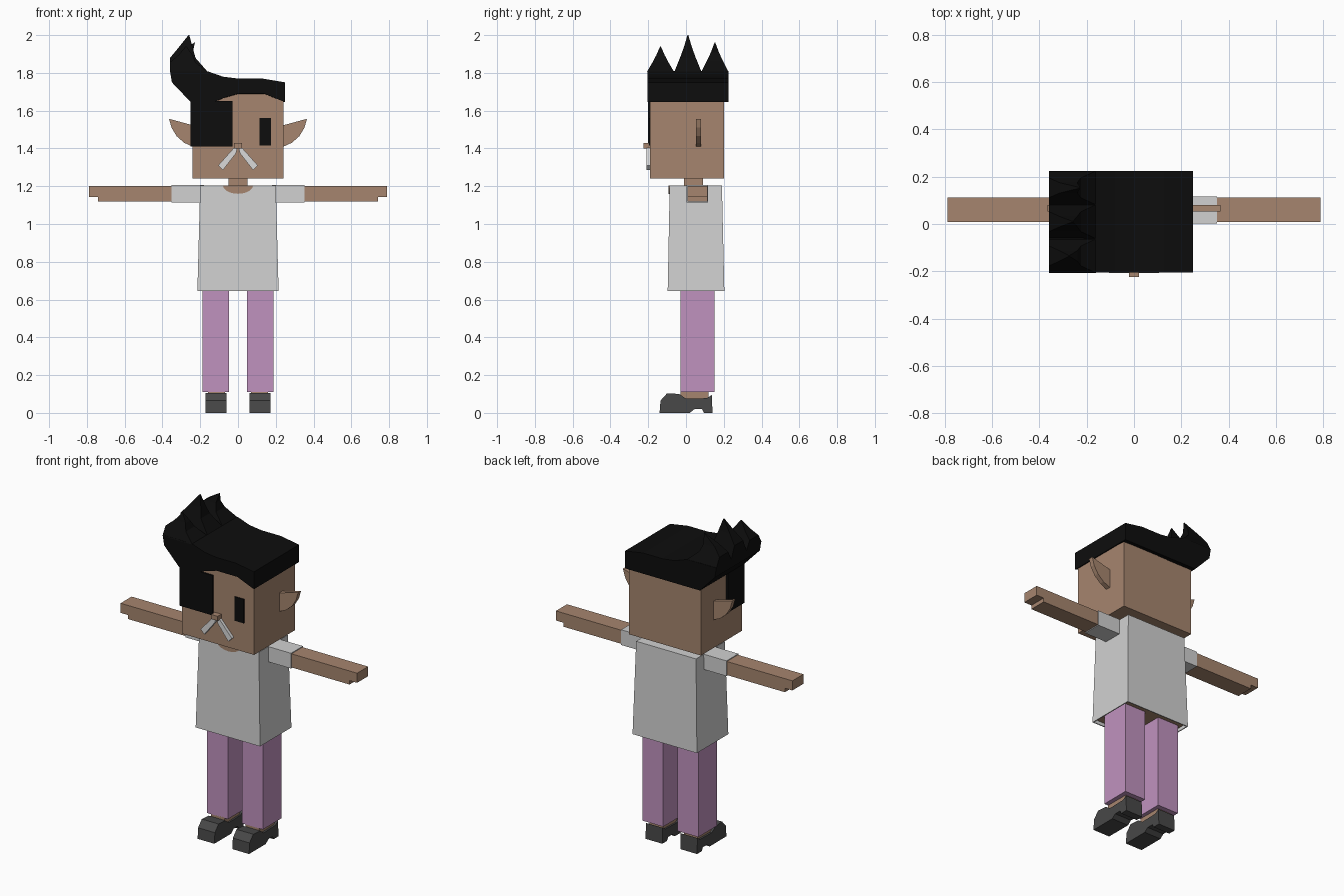
import bpy, bmesh, math
from mathutils import Vector

cube = bpy.data.objects.get("Cube")
if cube:
    bpy.data.objects.remove(cube, do_unlink=True)


def material(name, r, g, b):
    m = bpy.data.materials.new(name)
    m.use_nodes = True
    m.diffuse_color = (r, g, b, 1)
    bsdf = next(n for n in m.node_tree.nodes if n.type == 'BSDF_PRINCIPLED')
    bsdf.inputs["Base Color"].default_value = (r, g, b, 1)
    return m


SKIN = material("tan skin", 0.38, 0.235, 0.157)
SHIRT = material("light grey cloth", 0.64, 0.64, 0.64)
WHISKER = material("pale whisker", 0.7, 0.7, 0.7)
PINK = material("mauve cloth", 0.53, 0.29, 0.52)
SHOE = material("dark grey leather", 0.065, 0.065, 0.065)
BLACK = material("black hair", 0.004, 0.004, 0.004)


def finish(name, bm, *mats):
    bmesh.ops.recalc_face_normals(bm, faces=bm.faces)
    me = bpy.data.meshes.new(name)
    bm.to_mesh(me)
    bm.free()
    for m in mats:
        me.materials.append(m)
    ob = bpy.data.objects.new(name, me)
    bpy.context.collection.objects.link(ob)
    return ob


def loft(name, rings, *mats):
    """Skin a closed solid through rings of equal point counts."""
    bm = bmesh.new()
    loops = [[bm.verts.new(p) for p in ring] for ring in rings]
    n = len(loops[0])
    for a, b in zip(loops, loops[1:]):
        for i in range(n):
            j = (i + 1) % n
            bm.faces.new((a[i], a[j], b[j], b[i]))
    bm.faces.new(loops[0])
    bm.faces.new(loops[-1])
    return finish(name, bm, *mats)


def rect(x0, x1, y0, y1, z):
    return [(x0, y0, z), (x1, y0, z), (x1, y1, z), (x0, y1, z)]


def box(name, x, y, z, mat):
    return loft(name, [rect(*x, *y, z[0]), rect(*x, *y, z[1])], mat)


def extrude_y(name, pts, y0, y1, mat):
    return loft(name, [[(x, y, z) for x, z in pts] for y in (y0, y1)], mat)


def span(s, a, b):
    return sorted((s * a, s * b))


# Head, neck and collar opening
box("head", (-0.24, 0.24), (-0.19, 0.2), (1.24, 1.7), SKIN)
box("neck", (-0.05, 0.05), (-0.01, 0.09), (1.15, 1.25), SKIN)
arc = [(0.08 * math.cos(t), 1.205 + 0.045 * math.sin(t))
       for t in (math.pi * (1 + i / 10) for i in range(11))]
extrude_y("neckline", arc, -0.092, -0.084, SKIN)

# Shirt with a recessed underside showing the body
shirt = loft("shirt", [rect(-0.215, 0.215, -0.097, 0.203, 0.645),
                       rect(-0.2, 0.2, -0.086, 0.19, 1.205)], SHIRT, SKIN)
bm = bmesh.new()
bm.from_mesh(shirt.data)
bm.faces.ensure_lookup_table()
under = min(bm.faces, key=lambda f: f.calc_center_median().z)
bmesh.ops.inset_region(bm, faces=[under], thickness=0.008)
inner = bmesh.ops.extrude_discrete_faces(bm, faces=[under])["faces"][0]
inner.material_index = 1
bmesh.ops.translate(bm, verts=inner.verts, vec=(0, 0, 0.02))
bm.to_mesh(shirt.data)
bm.free()

# Hair cap: arched over the brow, straight at the back
top = [(0.25, 1.75), (0.13, 1.77), (0, 1.77), (-0.08, 1.78), (-0.16, 1.808),
       (-0.25, 1.81), (-0.36, 1.81), (-0.35, 1.75), (-0.25, 1.645)]
brow = [(-0.13, 1.645), (-0.07, 1.67), (0, 1.69), (0.14, 1.69), (0.2, 1.665), (0.25, 1.645)]
front = [(x, -0.205, z) for x, z in top + brow]
back = [(x, 0.225, z) for x, z in top] + [(x, 0.225, 1.645) for x, z in brow]
loft("hair_cap", [front, back], BLACK)

# Three swept spikes along the raised edge
for i, (y, tip_x, tip_z) in enumerate([(-0.135, -0.275, 1.94), (0.01, -0.26, 2.0), (0.153, -0.23, 1.96)]):
    rise = tip_z - 1.805
    loft(f"hair_spike_{i + 1}", [
        rect(-0.36, -0.16, y - 0.072, y + 0.072, 1.805),
        rect(-0.36, -0.225, y - 0.042, y + 0.042, 1.805 + rise * 0.38),
        rect(-0.315, -0.24, y - 0.022, y + 0.022, 1.805 + rise * 0.66),
        rect(tip_x - 0.002, tip_x + 0.002, y - 0.002, y + 0.002, tip_z)], BLACK)

# Lock of hair over one eye, wrapping round the side
box("hair_lock", (-0.252, -0.03), (-0.2, -0.04), (1.41, 1.65), BLACK)

# Face
box("eye", (0.115, 0.175), (-0.196, -0.188), (1.415, 1.56), BLACK)
box("nose", (-0.022, 0.022), (-0.225, -0.185), (1.4, 1.428), SKIN)

for s, side in ((1, "left"), (-1, "right")):
    # Moustache, ear
    whisker = [(0.0, 1.415), (0.02, 1.405), (0.105, 1.31), (0.08, 1.285), (0.01, 1.375)]
    extrude_y(f"{side}_whisker", [(s * x, z) for x, z in whisker], -0.208, -0.189, WHISKER)
    ear = [(0.23, 1.52), (0.365, 1.557), (0.352, 1.51), (0.325, 1.465),
           (0.285, 1.43), (0.23, 1.405)]
    extrude_y(f"{side}_ear", [(s * x, z) for x, z in ear], 0.052, 0.08, SKIN)

    # Sleeve and arm with stepped fingers
    box(f"{side}_sleeve", span(s, 0.18, 0.352), (0.003, 0.117), (1.114, 1.206), SHIRT)
    arm = [(0.33, 1.119), (0.74, 1.119), (0.74, 1.143), (0.79, 1.143), (0.79, 1.201), (0.33, 1.201)]
    extrude_y(f"{side}_arm", [(s * x, z) for x, z in arm], 0.008, 0.113, SKIN)

    # Trouser leg, foot and shoe
    box(f"{side}_leg", span(s, 0.047, 0.187), (-0.03, 0.15), (0.11, 0.67), PINK)
    box(f"{side}_foot", span(s, 0.07, 0.16), (-0.03, 0.12), (0.05, 0.115), SKIN)
    sole = [(-0.14, 0), (0.02, 0), (0.045, 0.02), (0.085, 0.02), (0.095, 0), (0.14, 0),
            (0.137, 0.095), (0.11, 0.078), (0, 0.075), (-0.035, 0.1), (-0.1, 0.104), (-0.135, 0.065)]
    loft(f"{side}_shoe", [[(s * x, y, z) for y, z in sole] for x in (0.06, 0.172)], SHOE)
